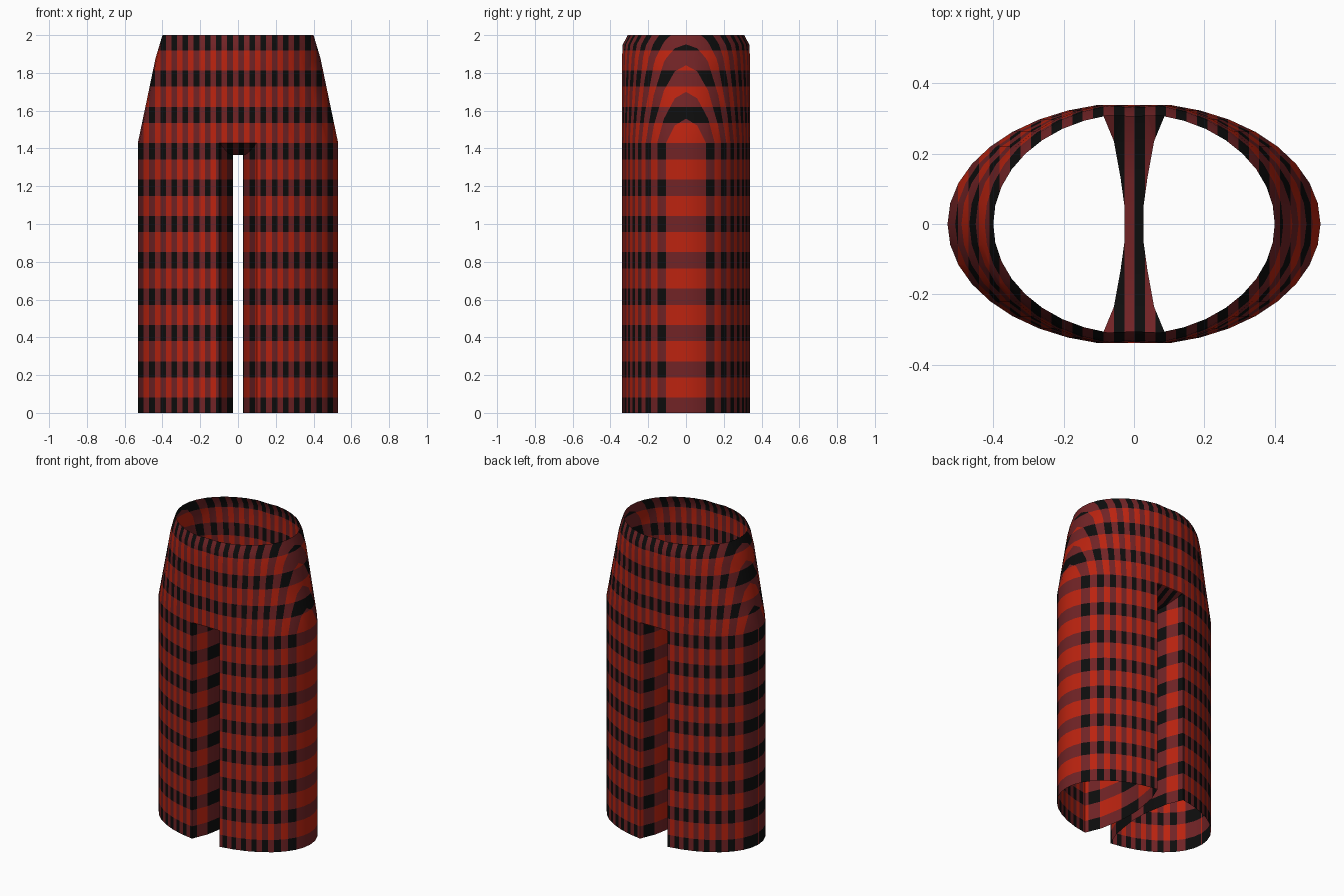
import bpy, bmesh, math
from mathutils import Vector

if "Cube" in bpy.data.objects:
    bpy.data.objects.remove(bpy.data.objects["Cube"])

A, B = 0.53, 0.345            # hip half width and half depth
CROTCH_X = 0.10               # where the leg opening starts at front and back
HIP_Z, CROTCH_Z = 1.43, 1.365
COL_STEP, COL_MID, COL_HALF = 0.059, 0.0165, 0.0148    # dark columns across x
ROW_STEP, ROW_MID, ROW_HALF = 0.1925, 1.385, 0.043     # dark rows up z


def material(name, rgb):
    m = bpy.data.materials.new(name)
    m.diffuse_color = (*rgb, 1)
    m.use_nodes = True
    m.node_tree.nodes["Principled BSDF"].inputs["Base Color"].default_value = m.diffuse_color
    return m


bm = bmesh.new()


def strip(lower, upper, closed=False):
    """Quads between two matching rows of points."""
    n = len(lower)
    for i in range(n if closed else n - 1):
        j = (i + 1) % n
        quad = [lower[i], lower[j], upper[j], upper[i]]
        bm.faces.new([bm.verts.new(p) for p in quad])


# Outer leg arc (right side, front to back)
t0 = math.acos(CROTCH_X / A)
N = 16
arc = [(math.cos(-t0 + 2 * t0 * i / N), math.sin(-t0 + 2 * t0 * i / N)) for i in range(N + 1)]

# Hips and waist: rings of scaled outline, open at the top
outline = arc + [(0, 0.972)] + [(-c, -s) for c, s in arc] + [(0, -0.972)]
levels = [(HIP_Z, A, B), (1.88, 0.436, B), (1.95, 0.415, 0.341), (2.0, 0.40, 0.314)]
rings = [[(a * c, b * s, z) for c, s in outline] for z, a, b in levels]
for low, high in zip(rings, rings[1:]):
    strip(low, high, closed=True)

# Inner leg line, front to back, with the crotch arch height
half = [(CROTCH_X, abs(arc[0][1]) * B), (0.057, 0.235), (0.038, 0.13), (0.027, 0.05)]
inner = [(x, -y) for x, y in half] + [(x, y) for x, y in reversed(half)]


def arch(y):
    return CROTCH_Z + (HIP_Z - CROTCH_Z) * (abs(y) / half[0][1]) ** 4


# Legs, mirrored
for side in (1, -1):
    strip([(side * A * c, B * s, 0) for c, s in arc], [(side * A * c, B * s, HIP_Z) for c, s in arc])
    strip([(side * x, y, 0) for x, y in inner], [(side * x, y, arch(y)) for x, y in inner])

# Crotch strip bridging the two inner legs, with front and back edge triangles
strip([(-x, y, arch(y)) for x, y in inner], [(x, y, arch(y)) for x, y in inner])
for s in (1, -1):
    edge = [(-CROTCH_X, s * half[0][1], HIP_Z), (CROTCH_X, s * half[0][1], HIP_Z), (0, s * 0.972 * B, HIP_Z)]
    bm.faces.new([bm.verts.new(p) for p in edge])

bmesh.ops.remove_doubles(bm, verts=bm.verts, dist=1e-4)
bmesh.ops.recalc_face_normals(bm, faces=bm.faces)


# Cut the cloth along every stripe edge
def cut(axis, mid, step, halfwidth, lo, hi):
    normal = Vector((0, 0, 0))
    normal[axis] = 1
    for k in range(-20, 21):
        for e in (-halfwidth, halfwidth):
            d = mid + k * step + e
            if lo < d < hi:
                bmesh.ops.bisect_plane(bm, geom=bm.verts[:] + bm.edges[:] + bm.faces[:],
                                       dist=1e-5, plane_co=normal * d, plane_no=normal)


cut(0, COL_MID, COL_STEP, COL_HALF, -A, A)
cut(2, ROW_MID, ROW_STEP, ROW_HALF, 0, 2)


# Gingham rule: 0 = light/light, 1 = mixed, 2 = dark/dark
def dark(v, mid, step, halfwidth):
    return abs((v - mid + step / 2) % step - step / 2) < halfwidth


for f in bm.faces:
    c = f.calc_center_median()
    f.material_index = (dark(c.x, COL_MID, COL_STEP, COL_HALF)
                        + dark(c.z, ROW_MID, ROW_STEP, ROW_HALF))

mesh = bpy.data.meshes.new("checked_trousers")
bm.to_mesh(mesh)
bm.free()
for name, rgb in (("bright red", (0.50, 0.017, 0.005)),
                  ("maroon", (0.165, 0.017, 0.019)),
                  ("black", (0.004, 0.004, 0.004))):
    mesh.materials.append(material(name, rgb))
trousers = bpy.data.objects.new("checked_trousers", mesh)
bpy.context.collection.objects.link(trousers)
bpy.context.view_layer.objects.active = trousers
trousers.select_set(True)
bpy.ops.object.shade_smooth_by_angle(angle=math.radians(35))
